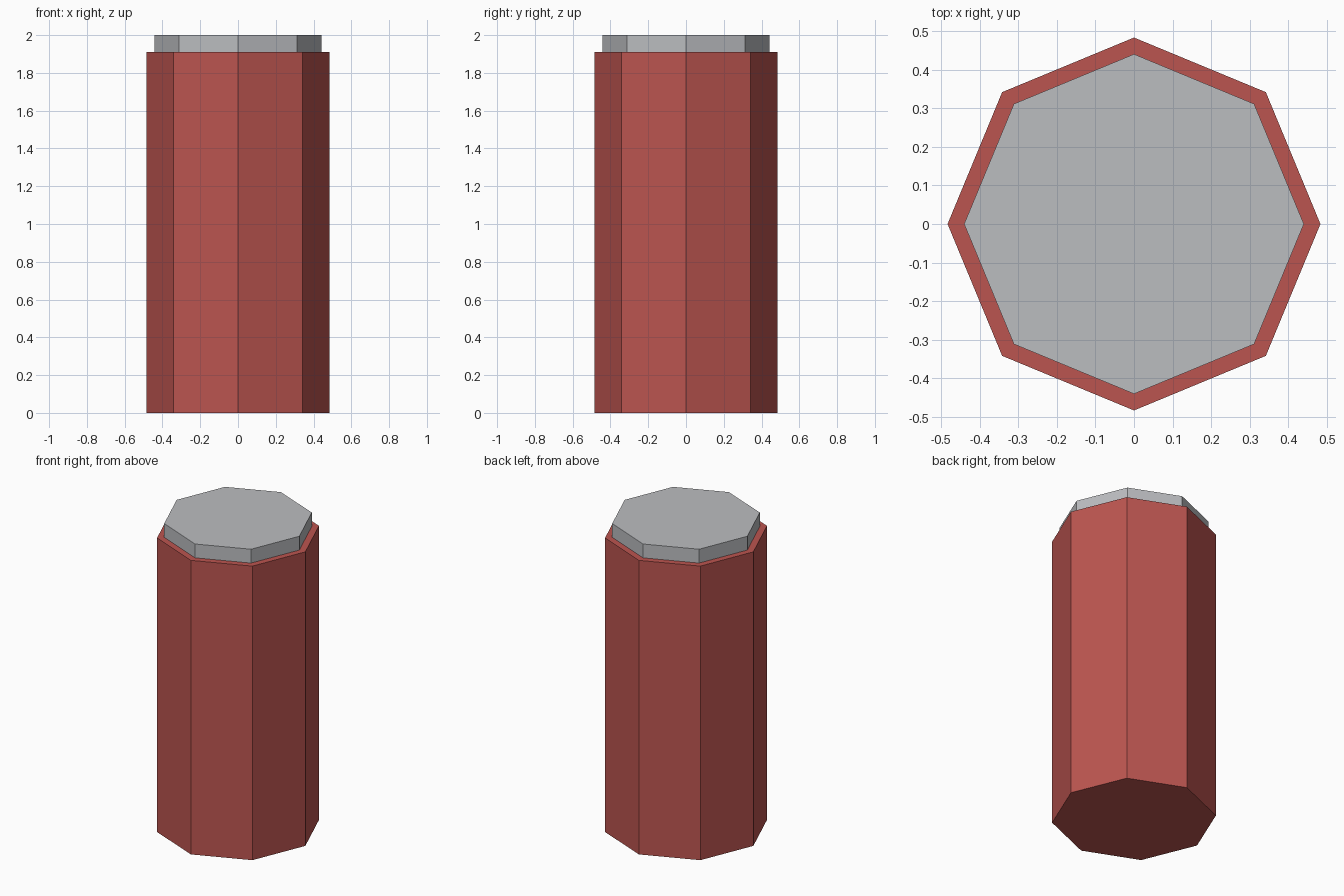
import bpy
import math

if "Cube" in bpy.data.objects:
    bpy.data.objects.remove(bpy.data.objects["Cube"])


def material(name, color):
    mat = bpy.data.materials.new(name)
    mat.diffuse_color = (*color, 1.0)
    mat.use_nodes = True
    mat.node_tree.nodes["Principled BSDF"].inputs["Base Color"].default_value = mat.diffuse_color
    return mat


def octagon_prism(name, radius, z_bottom, z_top, mat):
    # Eight flat sides, with corners lying on the x and y axes
    ring = [(radius * math.cos(i * math.pi / 4), radius * math.sin(i * math.pi / 4))
            for i in range(8)]
    verts = [(x, y, z) for z in (z_bottom, z_top) for x, y in ring]
    faces = [(i, (i + 1) % 8, (i + 1) % 8 + 8, i + 8) for i in range(8)]
    faces += [tuple(reversed(range(8))), tuple(range(8, 16))]
    mesh = bpy.data.meshes.new(name)
    mesh.from_pydata(verts, [], faces)
    mesh.materials.append(mat)
    obj = bpy.data.objects.new(name, mesh)
    bpy.context.collection.objects.link(obj)
    return obj


red = material("red", (0.50, 0.09, 0.08))
grey = material("light_grey", (0.50, 0.51, 0.53))

# Tall red body
octagon_prism("body", 0.484, 0.0, 1.91, red)
# Slightly narrower grey cap, resting on the body
octagon_prism("cap", 0.441, 1.91, 2.0, grey)
